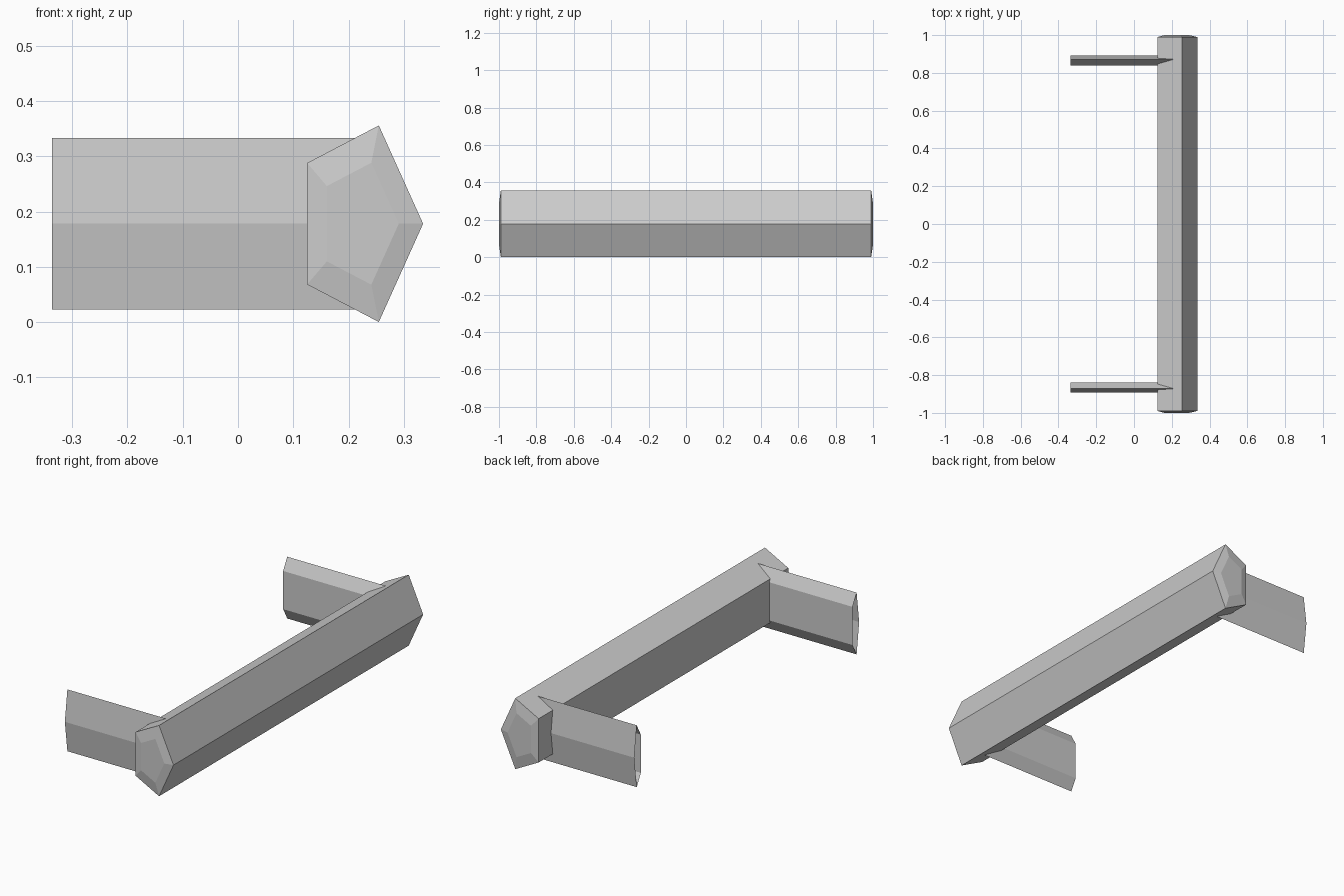
import bpy
import bmesh
from math import sin, cos, tau

cube = bpy.data.objects.get("Cube")
if cube:
    bpy.data.objects.remove(cube, do_unlink=True)

grey = bpy.data.materials.new("plain grey")
grey.use_nodes = True
colour = (0.6, 0.6, 0.6, 1)
grey.diffuse_color = colour
grey.node_tree.nodes["Principled BSDF"].inputs["Base Color"].default_value = colour

MID_Z = 0.178


def loft(name, rings, capped):
    """Join pentagon rings into a faceted tube, optionally closing both ends."""
    bm = bmesh.new()
    loops = [[bm.verts.new(p) for p in ring] for ring in rings]
    for a, b in zip(loops, loops[1:]):
        for i in range(5):
            j = (i + 1) % 5
            bm.faces.new((a[i], a[j], b[j], b[i]))
    if capped:
        bm.faces.new(loops[0])
        bm.faces.new(loops[-1])
    bmesh.ops.recalc_face_normals(bm, faces=bm.faces)
    mesh = bpy.data.meshes.new(name)
    bm.to_mesh(mesh)
    bm.free()
    mesh.materials.append(grey)
    obj = bpy.data.objects.new(name, mesh)
    bpy.context.collection.objects.link(obj)


def pentagon(width, height):
    return [(width * cos(tau * i / 5), height * sin(tau * i / 5)) for i in range(5)]


# Main bar with shallow bevelled ends
bar_rings = []
for y, scale in ((-1, 0.62), (-0.99, 1), (0.99, 1), (1, 0.62)):
    bar_rings.append([(0.219 + u, y, MID_Z + v)
                      for u, v in pentagon(0.116 * scale, 0.187 * scale)])
loft("bar", bar_rings, True)

# Flattened open-ended legs, points facing outward
for name, side in (("front_leg", -1), ("back_leg", 1)):
    leg_rings = [[(x, side * (0.863 + u), MID_Z + v)
                  for u, v in pentagon(0.029, 0.163)]
                 for x in (-0.337, 0.22)]
    loft(name, leg_rings, False)
